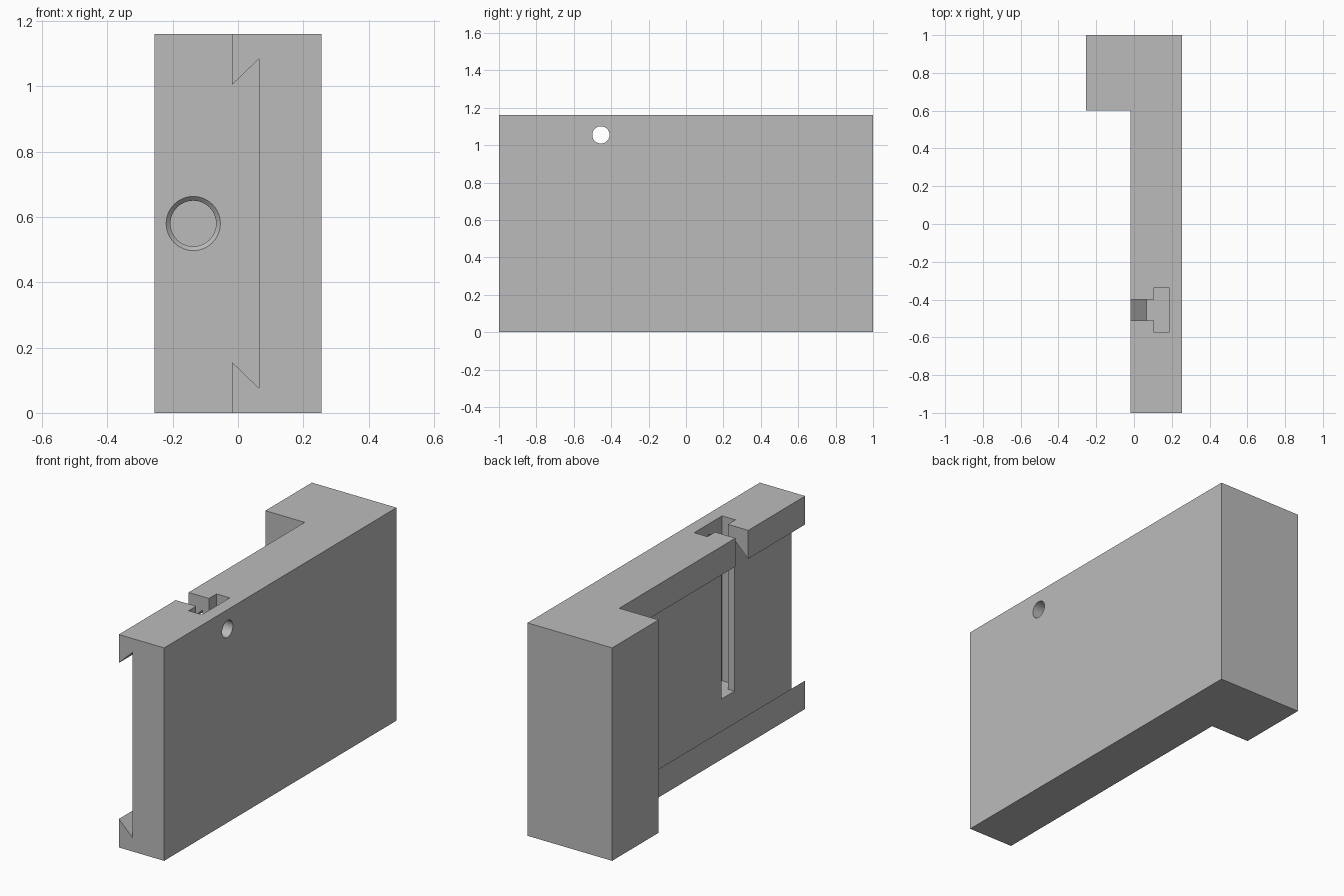
import bpy, bmesh, math
from mathutils import Matrix

if "Cube" in bpy.data.objects:
    bpy.data.objects.remove(bpy.data.objects["Cube"])

H = 1.16                      # overall height
X0, X1 = -0.255, 0.255        # overall width
XF = -0.018                   # inner face of the plate

grey = bpy.data.materials.new("plain grey")
grey.diffuse_color = (0.5, 0.5, 0.5, 1)
grey.use_nodes = True
grey.node_tree.nodes["Principled BSDF"].inputs["Base Color"].default_value = grey.diffuse_color


def finish(bm, name):
    bmesh.ops.recalc_face_normals(bm, faces=bm.faces)
    me = bpy.data.meshes.new(name)
    bm.to_mesh(me)
    bm.free()
    me.materials.append(grey)
    ob = bpy.data.objects.new(name, me)
    bpy.context.collection.objects.link(ob)
    return ob


def prism(name, points, offset):
    """Extrude a closed outline of 3D points along an offset vector."""
    bm = bmesh.new()
    face = bm.faces.new([bm.verts.new(p) for p in points])
    ext = bmesh.ops.extrude_face_region(bm, geom=[face])
    verts = [g for g in ext["geom"] if isinstance(g, bmesh.types.BMVert)]
    bmesh.ops.translate(bm, verts=verts, vec=offset)
    return finish(bm, name)


def cone(name, r1, r2, depth, centre, axis):
    rot = Matrix.Rotation(math.pi / 2, 4, axis)
    bm = bmesh.new()
    bmesh.ops.create_cone(bm, cap_ends=True, segments=48, radius1=r1, radius2=r2,
                          depth=depth, matrix=Matrix.Translation(centre) @ rot)
    return finish(bm, name)


def cut(body, cutter):
    mod = body.modifiers.new(cutter.name, "BOOLEAN")
    mod.operation = "DIFFERENCE"
    mod.solver = "EXACT"
    mod.object = cutter
    bpy.context.view_layer.objects.active = body
    bpy.ops.object.modifier_apply(modifier=mod.name)
    bpy.data.objects.remove(cutter)


# L-shaped body: long plate with a thick end block
body = prism("clamp_body", [(X1, -1, 0), (X1, 1, 0), (X0, 1, 0), (X0, 0.6, 0),
                            (XF, 0.6, 0), (XF, -1, 0)], (0, 0, H))

# Dovetail channel along the inner face, ending at the block
half = [(-0.1, 0.155), (XF, 0.155), (0.065, 0.075)]
outline = half + [(x, H - z) for x, z in reversed(half)]
cut(body, prism("dovetail_cutter", [(x, -1.1, z) for x, z in outline], (0, 1.7, 0)))

# T-slot, open at the top
yc = -0.455
half = [(-0.1, 0.055), (0.105, 0.055), (0.105, 0.12), (0.185, 0.12)]
outline = [(x, yc + d) for x, d in half] + [(x, yc - d) for x, d in reversed(half)]
cut(body, prism("slot_cutter", [(x, y, 0.262) for x, y in outline], (0, 0, 1.0)))

# Round hole through the plate into the slot
cut(body, cone("side_hole_cutter", 0.046, 0.046, 0.2, (0.24, yc, 1.055), "Y"))

# Countersunk blind hole in the inner face of the block
bx, bz = -0.137, 0.58
cut(body, cone("block_hole_cutter", 0.070, 0.070, 0.35, (bx, 0.725, bz), "X"))
# rotation about X turns the first (lower) end towards +y, so radius2 faces the front
cut(body, cone("countersink_cutter", 0.070, 0.096, 0.026, (bx, 0.600, bz), "X"))

# Smooth holes, sharp edges elsewhere
bpy.ops.object.select_all(action="DESELECT")
body.select_set(True)
bpy.context.view_layer.objects.active = body
bpy.ops.object.shade_smooth_by_angle(angle=math.radians(30))
